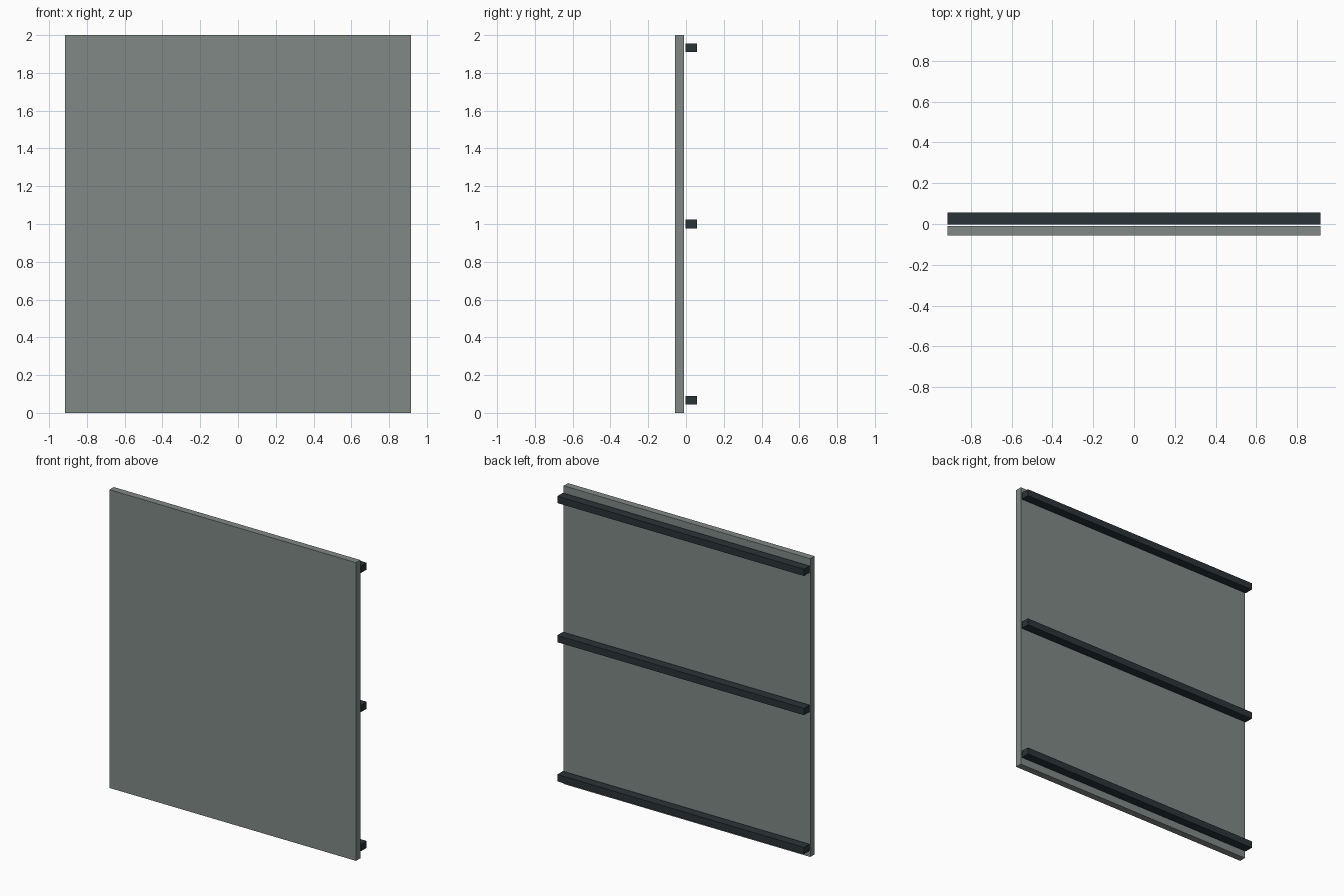
import bpy
import bmesh

if "Cube" in bpy.data.objects:
    bpy.data.objects.remove(bpy.data.objects["Cube"])


def material(name, rgb):
    m = bpy.data.materials.new(name)
    m.diffuse_color = (*rgb, 1.0)
    m.use_nodes = True
    m.node_tree.nodes["Principled BSDF"].inputs["Base Color"].default_value = m.diffuse_color
    return m


def box(name, x, y, z, mat):
    """Box from (min, max) ranges on each axis."""
    mesh = bpy.data.meshes.new(name)
    bm = bmesh.new()
    bmesh.ops.create_cube(bm, size=1.0)
    for v in bm.verts:
        for i, (lo, hi) in enumerate((x, y, z)):
            v.co[i] = hi if v.co[i] > 0 else lo
    bm.to_mesh(mesh)
    bm.free()
    mesh.materials.append(mat)
    obj = bpy.data.objects.new(name, mesh)
    bpy.context.collection.objects.link(obj)
    return obj


grey = material("grey_green_panel", (0.216, 0.25, 0.238))
dark = material("dark_slate_rail", (0.024, 0.033, 0.039))

HALF_W = 0.915

# Flat front panel
box("panel", (-HALF_W, HALF_W), (-0.057, -0.011), (0.0, 2.0), grey)

# Three horizontal rails, just behind the panel
for name, z in (("bottom_rail", 0.067), ("middle_rail", 1.0), ("top_rail", 1.933)):
    box(name, (-HALF_W, HALF_W), (-0.002, 0.057), (z - 0.023, z + 0.023), dark)
